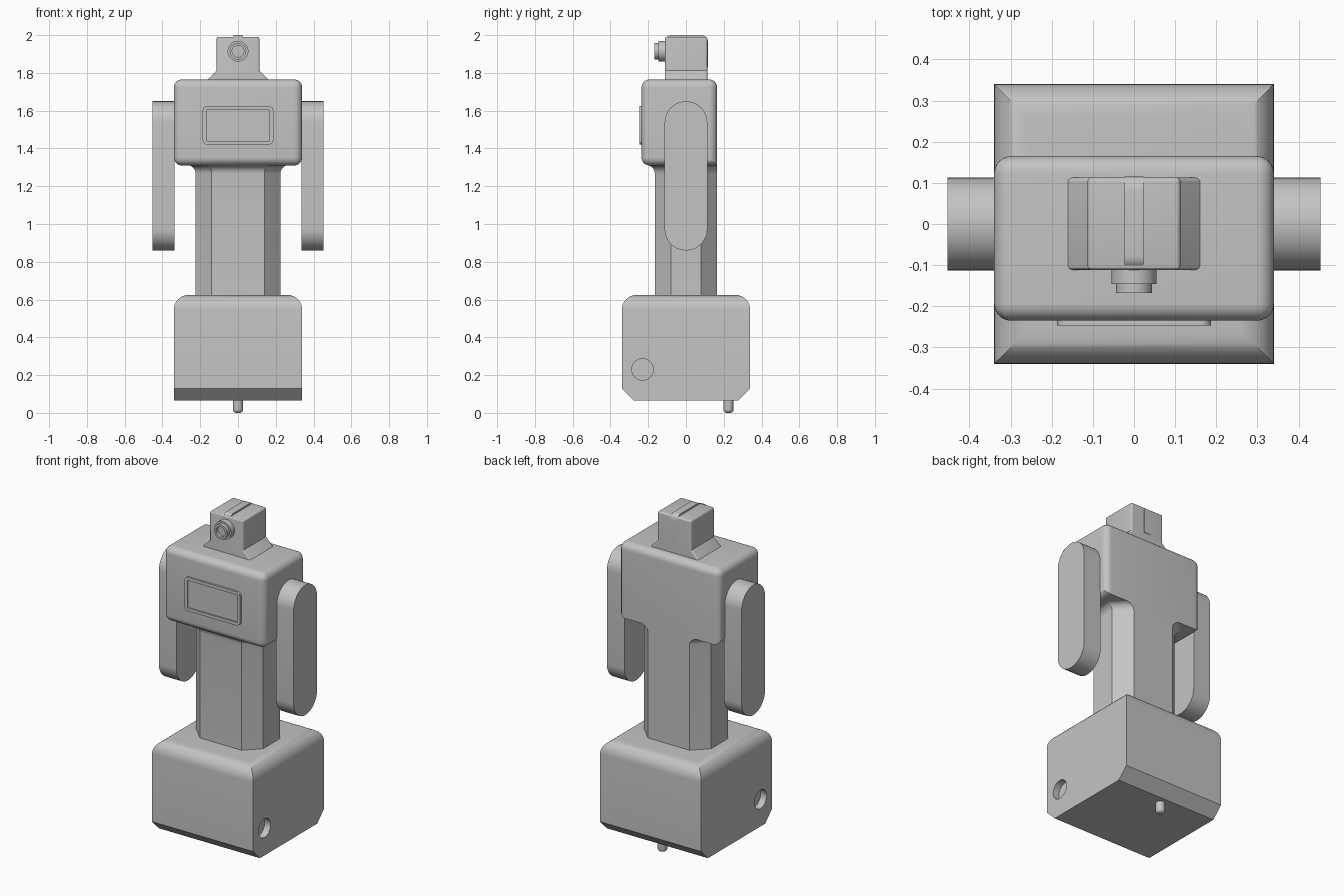
import bpy, bmesh
from math import sin, cos, pi, radians, sqrt
from mathutils import Vector

cube = bpy.data.objects.get("Cube")
if cube:
    bpy.data.objects.remove(cube, do_unlink=True)

GREY = (0.55, 0.55, 0.55, 1)
grey = bpy.data.materials.new("plain grey")
grey.use_nodes = True
grey.diffuse_color = GREY
grey.node_tree.nodes["Principled BSDF"].inputs["Base Color"].default_value = GREY


def finish(name, bm):
    """Turn a bmesh into a smooth-by-angle object."""
    bmesh.ops.recalc_face_normals(bm, faces=bm.faces)
    me = bpy.data.meshes.new(name)
    bm.to_mesh(me)
    bm.free()
    me.materials.append(grey)
    shade(me)
    ob = bpy.data.objects.new(name, me)
    bpy.context.collection.objects.link(ob)
    return ob


def shade(me):
    me.polygons.foreach_set("use_smooth", [True] * len(me.polygons))
    me.set_sharp_from_angle(angle=radians(28))


def loft(rings, caps=True):
    """Skin a list of equal-length closed rings."""
    bm = bmesh.new()
    loops = [[bm.verts.new(p) for p in ring] for ring in rings]
    n = len(loops[0])
    for a, b in zip(loops, loops[1:]):
        for i in range(n):
            j = (i + 1) % n
            bm.faces.new((a[i], a[j], b[j], b[i]))
    if caps:
        bm.faces.new(loops[0])
        bm.faces.new(loops[-1])
    bmesh.ops.recalc_face_normals(bm, faces=bm.faces)
    return bm


def prism(pts, axis, lo, hi):
    """Extrude a 2D outline along x, y or z."""
    def place(p, d):
        return {"x": (d, *p), "y": (p[0], d, p[1]), "z": (*p, d)}[axis]
    return loft([[place(p, d) for p in pts] for d in (lo, hi)])


def rect(u0, u1, v0, v1):
    return [(u0, v0), (u1, v0), (u1, v1), (u0, v1)]


def round_edges(bm, rule, radius, segments=8):
    """Fillet the edges whose midpoint and direction satisfy the rule."""
    chosen = []
    for e in bm.edges:
        a, b = (v.co for v in e.verts)
        if rule((a + b) / 2, (b - a).normalized()):
            chosen.append(e)
    bmesh.ops.bevel(bm, geom=chosen, offset=radius, segments=segments,
                    profile=0.5, affect='EDGES', clamp_overlap=True)


def lathe(profile, axis, centre, n=40):
    """Rings of (radius, position) around an axis line."""
    rings = []
    for r, d in profile:
        ring = []
        for k in range(n):
            u, v = r * cos(2 * pi * k / n), r * sin(2 * pi * k / n)
            off = {"x": (d, u, v), "y": (u, d, v), "z": (u, v, d)}[axis]
            ring.append(Vector(centre) + Vector(off))
        rings.append(ring)
    return loft(rings)


# Base block: chamfered bottom front and back, rounded top rim
side = [(-0.34, 0.13), (-0.275, 0.065), (0.275, 0.065),
        (0.34, 0.13), (0.34, 0.625), (-0.34, 0.625)]
bm = prism(side, "x", -0.34, 0.34)
round_edges(bm, lambda m, d: m.z > 0.62, 0.08)
base = finish("base", bm)

# Blind round sockets in both sides of the base
for s in (-1, 1):
    cutter = finish("socket_cutter", lathe([(0.057, s * 0.30), (0.057, s * 0.40)],
                                           "x", (0, -0.23, 0.23)))
    cutter.hide_render = True
    mod = base.modifiers.new("socket", 'BOOLEAN')
    mod.operation, mod.solver, mod.object = 'DIFFERENCE', 'EXACT', cutter
    deps = bpy.context.evaluated_depsgraph_get()
    cut = bpy.data.meshes.new_from_object(base.evaluated_get(deps))
    base.modifiers.clear()
    base.data = cut
    bpy.data.objects.remove(cutter, do_unlink=True)
shade(base.data)

# Small rounded peg under the base
peg = [(0.027, 0.08)] + [(0.009 + 0.018 * cos(t * pi / 10), 0.018 - 0.018 * sin(t * pi / 10))
                         for t in range(6)]
finish("peg", lathe(peg, "z", (0, 0.225, 0), 24))


# Octagonal column, flaring into the torso on the front and sides
def octagon(z, o):
    a, f, b = 0.225 + o, 0.165 + o, 0.165
    c = 0.305 + o * sqrt(2)
    half = [(c - f, -f), (a, a - c), (a, c - a), (c - b, b)]
    return [(x, y, z) for x, y in half] + [(-x, y, z) for x, y in reversed(half)]


R = 0.045
flare = [octagon(1.312 - R + R * sin(t * pi / 16), R - R * cos(t * pi / 16)) for t in range(9)]
finish("column", loft([octagon(0.60, 0)] + flare))

# Torso box, rounded everywhere except the edge flush with the column back
bm = prism(rect(-0.34, 0.34, -0.235, 0.165), "z", 1.31, 1.765)
round_edges(bm, lambda m, d: not (m.z < 1.32 and m.y > 0.16), 0.042)
finish("torso", bm)

# Display frame with a recessed panel
bm = prism(rect(-0.187, 0.187, 1.42, 1.625), "y", -0.247, -0.23)
round_edges(bm, lambda m, d: abs(d.y) > 0.9, 0.025, 6)
front = [f for f in bm.faces if f.calc_center_median().y < -0.246]
bmesh.ops.inset_region(bm, faces=front, thickness=0.019, use_even_offset=True)
panel = min(bm.faces, key=lambda f: (round(f.calc_center_median().y, 4), -f.calc_area()))
inner = bmesh.ops.extrude_discrete_faces(bm, faces=[panel])["faces"]
bmesh.ops.translate(bm, verts=inner[0].verts, vec=(0, 0.009, 0))
finish("display", bm)

# Arms: flat slabs with round ends
arm = [(0.113 * cos(k * pi / 20), 1.537 + 0.113 * sin(k * pi / 20)) for k in range(21)]
arm += [(-y, 2.51 - z) for y, z in arm]
for s, name in ((1, "left_arm"), (-1, "right_arm")):
    finish(name, prism(arm, "x", s * 0.335, s * 0.453))

# Head with a sloping neck, rounded over the top and back
half = [(0.16, 1.75), (0.16, 1.765), (0.113, 1.812), (0.113, 1.99)]
outline = half + [(-x, z) for x, z in reversed(half)]
bm = prism(outline, "y", -0.112, 0.113)
round_edges(bm, lambda m, d: (m.z > 1.77 and m.y > 0.11)
            or (m.z > 1.85 and abs(d.y) > 0.9), 0.04)
round_edges(bm, lambda m, d: m.y < -0.111 and m.z > 1.77, 0.01, 3)
finish("head", bm)

# Raised crest strip running over the head
bm = prism(rect(-0.112, 0.116, 1.83, 2.0), "x", -0.023, 0.023)
round_edges(bm, lambda m, d: abs(d.x) > 0.9 and m.z > 1.99, 0.035)
finish("head_crest", bm)

# Stepped lens barrel with a hollow front
finish("lens", lathe([(0.055, -0.10), (0.055, -0.146), (0.044, -0.146), (0.044, -0.168),
                      (0.031, -0.168), (0.031, -0.15)], "y", (0, 0, 1.915)))
